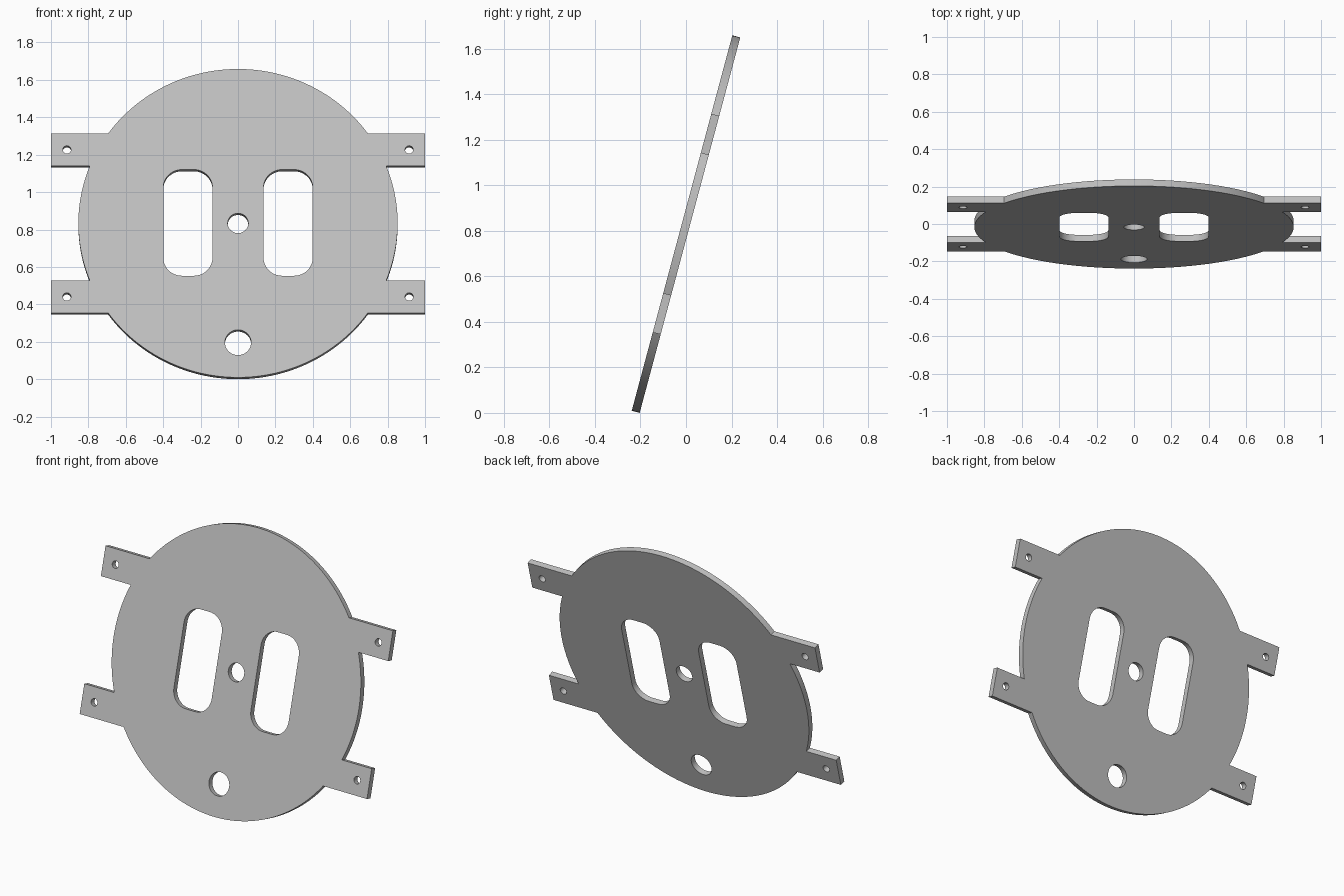
import bpy, bmesh
from math import sin, cos, asin, pi, radians
from mathutils import Matrix

if "Cube" in bpy.data.objects:
    bpy.data.objects.remove(bpy.data.objects["Cube"])

RADIUS, THICK, TILT = 0.8535, 0.036, radians(15)
TAB_LOW, TAB_HIGH = 0.318, 0.497


def arc(cx, cy, r, a, b, n):
    return [(cx + r * cos(a + (b - a) * i / n), cy + r * sin(a + (b - a) * i / n))
            for i in range(n + 1)]


def circle(cx, cy, r, n=48):
    return arc(cx, cy, r, 0, 2 * pi, n)[:-1]


def rounded_slot(cx, cy, w, h, r):
    pts = []
    for k, (sx, sy) in enumerate([(1, 1), (-1, 1), (-1, -1), (1, -1)]):
        pts += arc(cx + sx * (w / 2 - r), cy + sy * (h / 2 - r), r,
                   k * pi / 2, (k + 1) * pi / 2, 12)
    return pts


# Disc outline with four tabs: one quarter, mirrored twice
low, high = asin(TAB_LOW / RADIUS), asin(TAB_HIGH / RADIUS)
quarter = (arc(0, 0, RADIUS, 0, low, 12) + [(1, TAB_LOW), (1, TAB_HIGH)]
           + arc(0, 0, RADIUS, high, pi / 2, 28))
half = quarter + [(-x, y) for x, y in reversed(quarter[:-1])]
outline = half + [(x, -y) for x, y in reversed(half[1:-1])]

# Cut-outs: centre hole, lower hole, two slots, four tab screw holes
loops = [outline, circle(0, 0, 0.055), circle(0, -0.66, 0.07)]
for side in (-1, 1):
    loops.append(rounded_slot(side * 0.268, 0.003, 0.263, 0.588, 0.1))
    loops += [circle(side * 0.915, v, 0.022, 24) for v in (-0.407, 0.407)]

# Filled and extruded profile
curve = bpy.data.curves.new("plate_profile", "CURVE")
curve.dimensions = "2D"
curve.fill_mode = "BOTH"
curve.extrude = THICK / 2
for pts in loops:
    spline = curve.splines.new("POLY")
    spline.points.add(len(pts) - 1)
    for p, (x, y) in zip(spline.points, pts):
        p.co = (x, y, 0, 1)
    spline.use_cyclic_u = True
plate = bpy.data.objects.new("mounting_plate", curve)
bpy.context.collection.objects.link(plate)
bpy.ops.object.select_all(action="DESELECT")
plate.select_set(True)
bpy.context.view_layer.objects.active = plate
bpy.ops.object.convert(target="MESH")
plate = bpy.context.view_layer.objects.active

# Weld, lean backwards and stand on the ground
bm = bmesh.new()
bm.from_mesh(plate.data)
bmesh.ops.remove_doubles(bm, verts=bm.verts, dist=0.0001)
bmesh.ops.recalc_face_normals(bm, faces=bm.faces)
bm.transform(Matrix.Rotation(pi / 2 - TILT, 4, "X"))
bm.transform(Matrix.Translation((0, 0, -min(v.co.z for v in bm.verts))))
bm.to_mesh(plate.data)
bm.free()
bpy.ops.object.shade_smooth_by_angle(angle=radians(30))

# Plain grey
grey = bpy.data.materials.new("plain_grey")
grey.use_nodes = True
color = (0.53, 0.53, 0.53, 1)
grey.diffuse_color = color
grey.node_tree.nodes["Principled BSDF"].inputs["Base Color"].default_value = color
plate.data.materials.clear()
plate.data.materials.append(grey)
